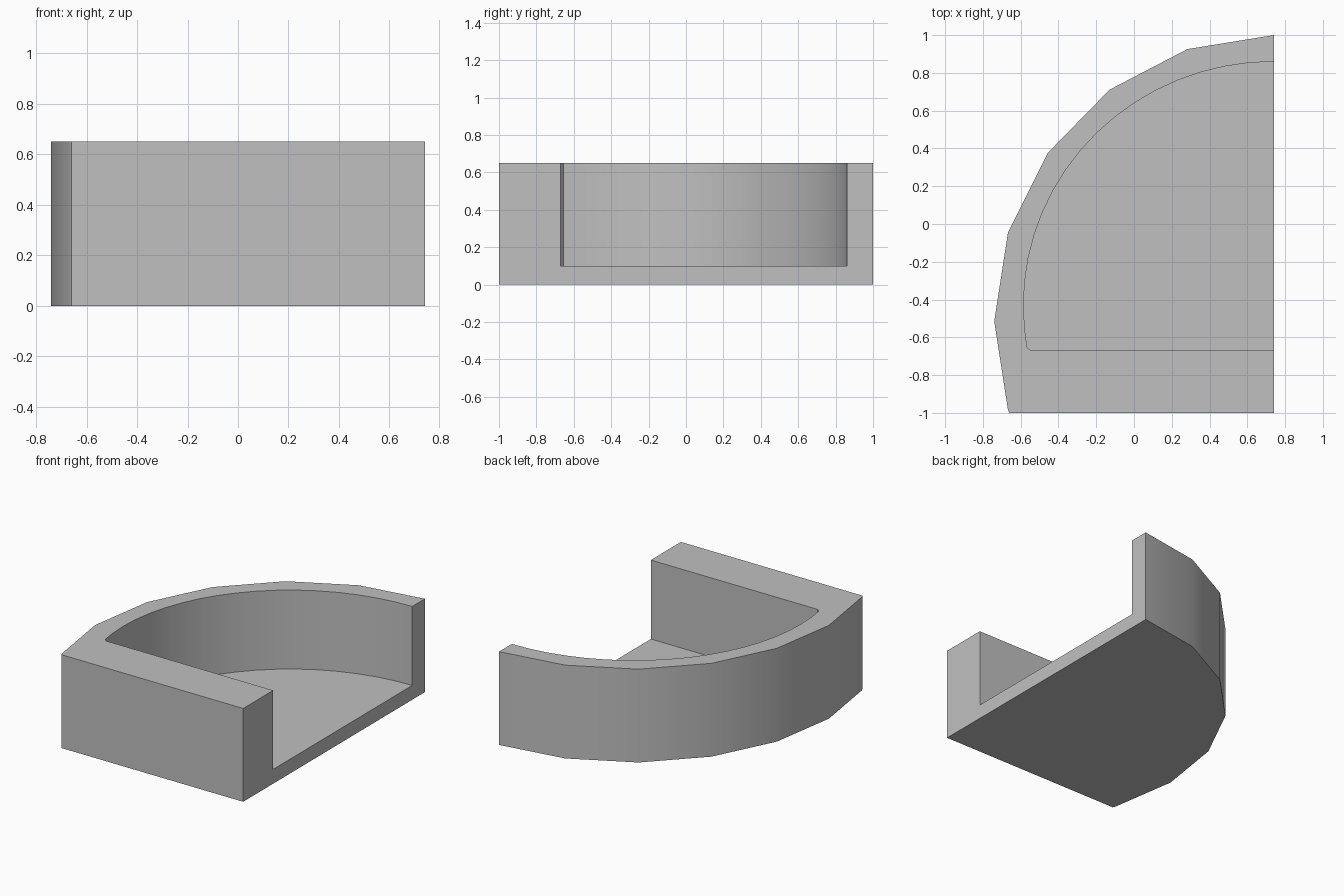
import bpy
import bmesh
from math import sin, cos, pi

HEIGHT, FLOOR = 0.65, 0.1
CUT_X = 0.74  # flat open side

old = bpy.data.objects.get("Cube")
if old:
    bpy.data.objects.remove(old, do_unlink=True)

# Single plain grey
grey = bpy.data.materials.new("plain_grey")
grey.use_nodes = True
color = (0.53, 0.53, 0.53, 1)
grey.diffuse_color = color
grey.node_tree.nodes["Principled BSDF"].inputs["Base Color"].default_value = color


def arc(cy, rx, ry, sides, steps):
    """Points of an ellipse from its back end, running towards the front."""
    angles = [pi / 2 + 2 * pi * i / sides for i in range(steps + 1)]
    return [(CUT_X + rx * cos(a), cy + ry * sin(a)) for a in angles]


def prism(name, outline, z0, z1):
    """Extrude a flat outline upwards into a closed solid."""
    bm = bmesh.new()
    base = bm.faces.new([bm.verts.new((x, y, z0)) for x, y in outline])
    top = bmesh.ops.extrude_face_region(bm, geom=[base])["geom"]
    verts = [v for v in top if isinstance(v, bmesh.types.BMVert)]
    bmesh.ops.translate(bm, verts=verts, vec=(0, 0, z1 - z0))
    bmesh.ops.recalc_face_normals(bm, faces=bm.faces)
    mesh = bpy.data.meshes.new(name)
    bm.to_mesh(mesh)
    bm.free()
    mesh.materials.append(grey)
    obj = bpy.data.objects.new(name, mesh)
    bpy.context.collection.objects.link(obj)
    return obj


# Faceted outer body: coarse quarter ellipse with a straight front
outer = arc(-0.515, 1.48, 1.515, 20, 6) + [(-0.66, -1), (CUT_X, -1)]
body = prism("half_tray", outer, 0, HEIGHT)

# Smooth pocket, open at the top and on the flat side
inner = arc(-0.43, 1.325, 1.29, 64, 17)
inner += [(-0.565, -0.655), (-0.545, -0.67), (CUT_X + 0.2, -0.67), (CUT_X + 0.2, 0.86)]
cutter = prism("pocket_cutter", inner, FLOOR, HEIGHT + 0.2)
cutter.hide_render = True

cut = body.modifiers.new("pocket", "BOOLEAN")
cut.operation = "DIFFERENCE"
cut.solver = "EXACT"
cut.object = cutter

# Bake the cut and drop the cutter
bpy.context.view_layer.objects.active = body
body.select_set(True)
cutter.select_set(False)
bpy.ops.object.modifier_apply(modifier=cut.name)
bpy.data.objects.remove(cutter, do_unlink=True)
bpy.ops.object.shade_smooth_by_angle(angle=pi / 6)
